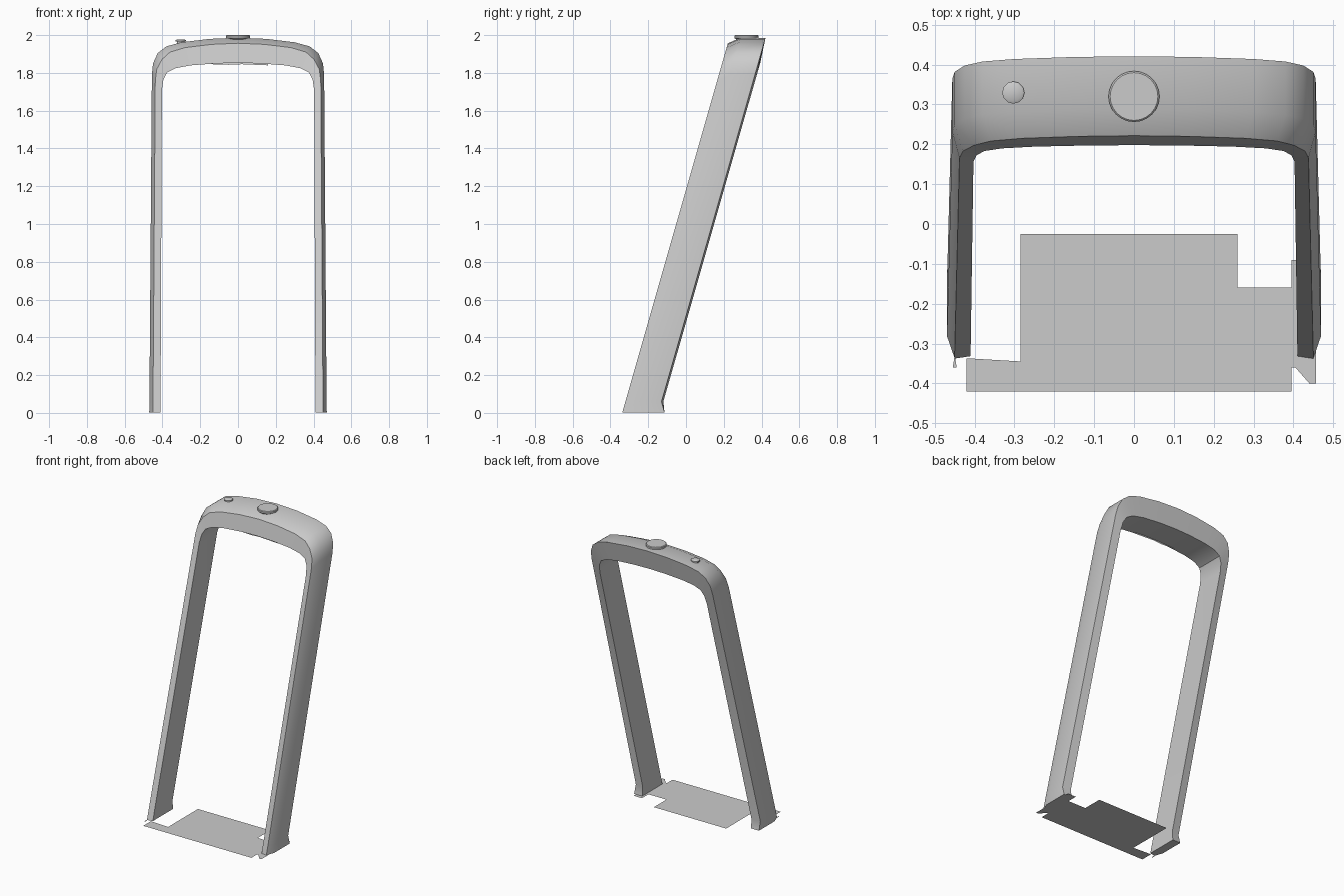
import bpy
import bmesh
import math

old = bpy.data.objects.get("Cube")
if old:
    bpy.data.objects.remove(old, do_unlink=True)

grey = bpy.data.materials.new("light grey")
grey.use_nodes = True
grey.diffuse_color = (0.6, 0.6, 0.6, 1)
grey.node_tree.nodes["Principled BSDF"].inputs["Base Color"].default_value = (0.6, 0.6, 0.6, 1)

LEAN = 0.286  # backward lean of the frame, y per z


def finish(name, bm, smooth=True):
    mesh = bpy.data.meshes.new(name)
    bm.to_mesh(mesh)
    bm.free()
    mesh.materials.append(grey)
    obj = bpy.data.objects.new(name, mesh)
    bpy.context.collection.objects.link(obj)
    if smooth:
        bpy.ops.object.select_all(action='DESELECT')
        obj.select_set(True)
        bpy.context.view_layer.objects.active = obj
        bpy.ops.object.shade_smooth_by_angle(angle=math.radians(32))
    return obj


def loft(bm, rings):
    """Skin closed rings of points and cap both ends."""
    loops = [[bm.verts.new(p) for p in ring] for ring in rings]
    n = len(loops[0])
    for a, b in zip(loops, loops[1:]):
        for i in range(n):
            j = (i + 1) % n
            bm.faces.new((a[i], a[j], b[j], b[i]))
    bm.faces.new(loops[0])
    bm.faces.new(loops[-1])
    bmesh.ops.recalc_face_normals(bm, faces=bm.faces)


def flat_plate(name, outline):
    bm = bmesh.new()
    bm.faces.new([bm.verts.new(p) for p in outline])
    return finish(name, bm, smooth=False)


# Leaning arch: matching half outlines from the foot to the crown
outer = [(.47, .001), (.469, .06), (.456, 1.79), (.45, 1.85), (.425, 1.905),
         (.38, 1.94), (.30, 1.962), (.15, 1.98), (0, 1.986)]
front = [(.45, .001), (.45, .06), (.438, 1.76), (.43, 1.82), (.402, 1.872),
         (.36, 1.91), (.28, 1.934), (.14, 1.951), (0, 1.957)]
inner = [(.41, .001), (.41, .06), (.403, 1.71), (.395, 1.765), (.375, 1.802),
         (.33, 1.825), (.25, 1.84), (.12, 1.85), (0, 1.853)]


def section(i, side):
    flare = 0.033 if i == 0 else 0
    corners = ((inner[i], -.332), (front[i], -.338), (outer[i], -.28),
               (outer[i], -.147 + flare), (inner[i], -.137 + flare * .7))
    return [(side * x, LEAN * z + offset, z) for (x, z), offset in corners]


last = len(outer) - 1
bm = bmesh.new()
loft(bm, [section(i, 1) for i in range(last + 1)]
     + [section(i, -1) for i in range(last - 1, -1, -1)])
finish("arch_frame", bm)


# Round knobs on the crown, each a stack of circles
def knob(name, x, y, profile, sides):
    bm = bmesh.new()
    angles = [2 * math.pi * k / sides for k in range(sides)]
    loft(bm, [[(x + r * math.cos(a), y + r * math.sin(a), z) for a in angles]
              for r, z in profile])
    return finish(name, bm)


knob("crown_knob", 0, .32, [(.04, 1.965), (.064, 1.985), (.064, 1.996), (.06, 2)], 24)
knob("small_knob_base", -.303, .33, [(.02, 1.95), (.02, 1.967)], 12)
knob("small_knob_cap", -.303, .33, [(.028, 1.965), (.028, 1.973), (.021, 1.977)], 12)

# Flat ground sheet with cut corners, running under the left foot
sheet = [(-.42, -.42), (.395, -.42), (.395, -.36), (.405, -.36), (.44, -.4),
         (.457, -.4), (.457, -.09), (.395, -.09), (.395, -.16), (.26, -.16),
         (.26, -.025), (-.285, -.025), (-.285, -.345), (-.42, -.337)]
flat_plate("ground_sheet", [(x, y, 0) for x, y in sheet])
flat_plate("foot_chip", [(-.455, -.36, 0), (-.445, -.36, 0), (-.45, -.33, 0)])

# Thin ragged trim hanging under the crown
trim = [(-.17, 1.847), (-.05, 1.843), (.02, 1.846), (.16, 1.84),
        (.16, 1.848), (.02, 1.856), (.02, 1.872), (-.02, 1.872), (-.05, 1.856)]
flat_plate("crown_trim", [(x, LEAN * z - .322, z) for x, z in trim])
